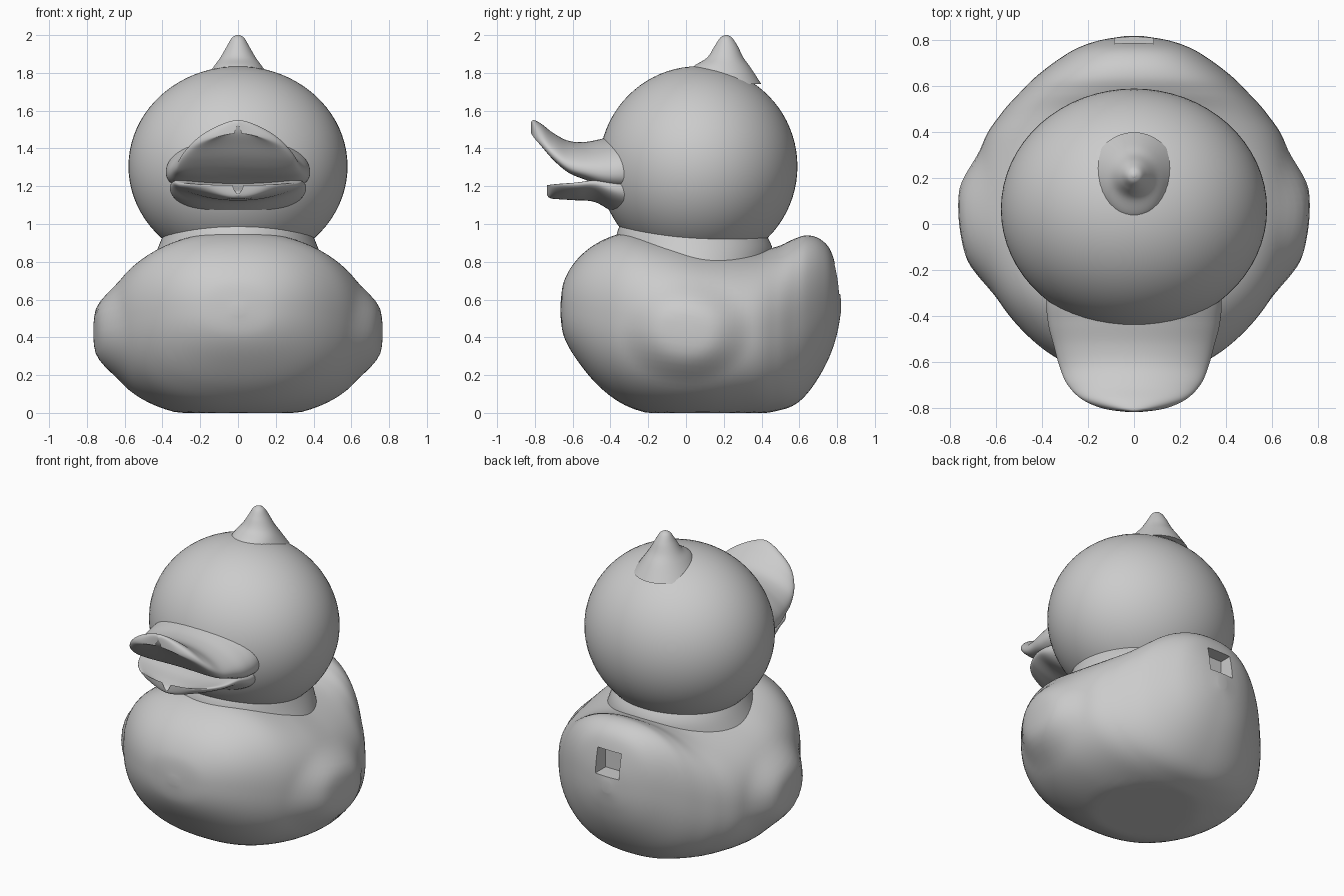
import bpy, bmesh, math
from mathutils import Vector

if "Cube" in bpy.data.objects:
    bpy.data.objects.remove(bpy.data.objects["Cube"])


def catmull(a, b, c, d, t):
    return 0.5 * (2*b + (c - a)*t + (2*a - 5*b + 4*c - d)*t*t + (3*b - a - 3*c + d)*t**3)


def power(v, n):
    return math.copysign(abs(v) ** (2 / n), v)


def loft(name, stations, axis="y", n=2.0, warp=None, steps=7, sides=80):
    """Smooth skin over rounded sections: (position, low, high, half width)."""
    pts = [stations[0]] + stations + [stations[-1]]
    rows = []
    for i in range(len(stations) - 1):
        for k in range(steps):
            rows.append([catmull(*q, k / steps) for q in zip(*pts[i:i + 4])])
    rows.append(stations[-1])
    bm = bmesh.new()
    rings = []
    for pos, lo, hi, hw in rows:
        ring = []
        for j in range(sides):
            a = math.tau * (j + 0.5) / sides
            u = power(math.cos(a), n)
            v = (lo + hi) / 2 + (hi - lo) / 2 * power(math.sin(a), n)
            p = Vector((u * hw, pos, v)) if axis == "y" else Vector((u * hw, v, pos))
            ring.append(bm.verts.new(warp(p, u) if warp else p))
        rings.append(ring)
    for r, s in zip(rings, rings[1:]):
        for j in range(sides):
            k = (j + 1) % sides
            bm.faces.new((r[j], r[k], s[k], s[j]))
    bm.faces.new(rings[0])
    bm.faces.new(rings[-1])
    bmesh.ops.recalc_face_normals(bm, faces=bm.faces)
    mesh = bpy.data.meshes.new(name)
    bm.to_mesh(mesh)
    bm.free()
    ob = bpy.data.objects.new(name, mesh)
    bpy.context.collection.objects.link(ob)
    return ob


def smooth(ob):
    bpy.ops.object.select_all(action="DESELECT")
    ob.select_set(True)
    bpy.context.view_layer.objects.active = ob
    bpy.ops.object.shade_smooth_by_angle(angle=math.radians(50))


# Body with raised tail, flattened base and swollen wings
def body_warp(p, u):
    r = math.hypot(p.y / 0.35, (p.z - 0.43) / 0.28)
    s = max(0.0, min(1.0, (1 - r) / 0.6))
    p.x += math.copysign(0.055 * s * s * (3 - 2 * s), p.x)
    p.z = max(p.z, 0.0)
    return p


body = loft("body", [
    (-.665, .52, .57, .03), (-.645, .40, .70, .20), (-.57, .27, .82, .36),
    (-.45, .13, .91, .50), (-.30, .03, .955, .61), (-.10, -.02, .93, .69),
    (.12, -.03, .88, .71), (.35, -.01, .86, .66), (.48, .01, .88, .58),
    (.57, .04, .92, .50), (.64, .10, .94, .43), (.71, .20, .92, .34),
    (.765, .31, .86, .25), (.80, .42, .74, .15), (.82, .53, .60, .03)],
    n=2.35, warp=body_warp)

# Square socket in the back of the tail
bpy.ops.mesh.primitive_cube_add(size=1, location=(0, 0.79, 0.71))
cutter = bpy.context.object
cutter.name = "socket_cutter"
cutter.scale = (0.17, 0.17, 0.16)
cutter.hide_render = True
mod = body.modifiers.new("socket", "BOOLEAN")
mod.operation, mod.solver, mod.object = "DIFFERENCE", "EXACT", cutter
bpy.context.view_layer.objects.active = body
bpy.ops.object.modifier_apply(modifier=mod.name)
bpy.data.objects.remove(cutter)

# Neck collar
neck = loft("neck", [
    (.70, -.42, .45, .50), (.86, -.385, .46, .43),
    (.97, -.36, .41, .385), (1.05, -.32, .38, .35)], axis="z")

# Head
bpy.ops.mesh.primitive_uv_sphere_add(segments=64, ring_count=40, radius=1,
                                     location=(0, 0.065, 1.305))
head = bpy.context.object
head.name = "head"
head.scale = (0.58, 0.525, 0.53)

# Pointed tuft on the crown
tuft = loft("head_tuft", [
    (1.74, .00, .40, .19), (1.825, .03, .345, .135), (1.88, .11, .305, .095),
    (1.94, .15, .275, .06), (1.985, .18, .245, .033), (2.0, .205, .22, .008)],
    axis="z", sides=32)


# Open bill: upper half curls up, lower half is a shallow scoop
def bend(amount):
    def warp(p, u):
        p.z += amount * u * u
        return p
    return warp


upper_bill = loft("upper_bill", [
    (-.20, 1.16, 1.48, .34), (-.32, 1.17, 1.48, .38), (-.43, 1.19, 1.455, .375),
    (-.53, 1.235, 1.435, .35), (-.62, 1.275, 1.44, .325), (-.70, 1.345, 1.48, .29),
    (-.765, 1.425, 1.53, .225), (-.805, 1.48, 1.55, .13), (-.82, 1.52, 1.54, .02)],
    n=2.2, warp=bend(-0.05))
lower_bill = loft("lower_bill", [
    (-.20, 1.00, 1.22, .32), (-.36, 1.05, 1.22, .36), (-.48, 1.115, 1.215, .345),
    (-.58, 1.125, 1.195, .31), (-.66, 1.13, 1.185, .25), (-.715, 1.135, 1.175, .16),
    (-.735, 1.15, 1.16, .03)],
    n=2.4, warp=bend(0.05))

for part in (body, neck, head, tuft, upper_bill, lower_bill):
    smooth(part)
